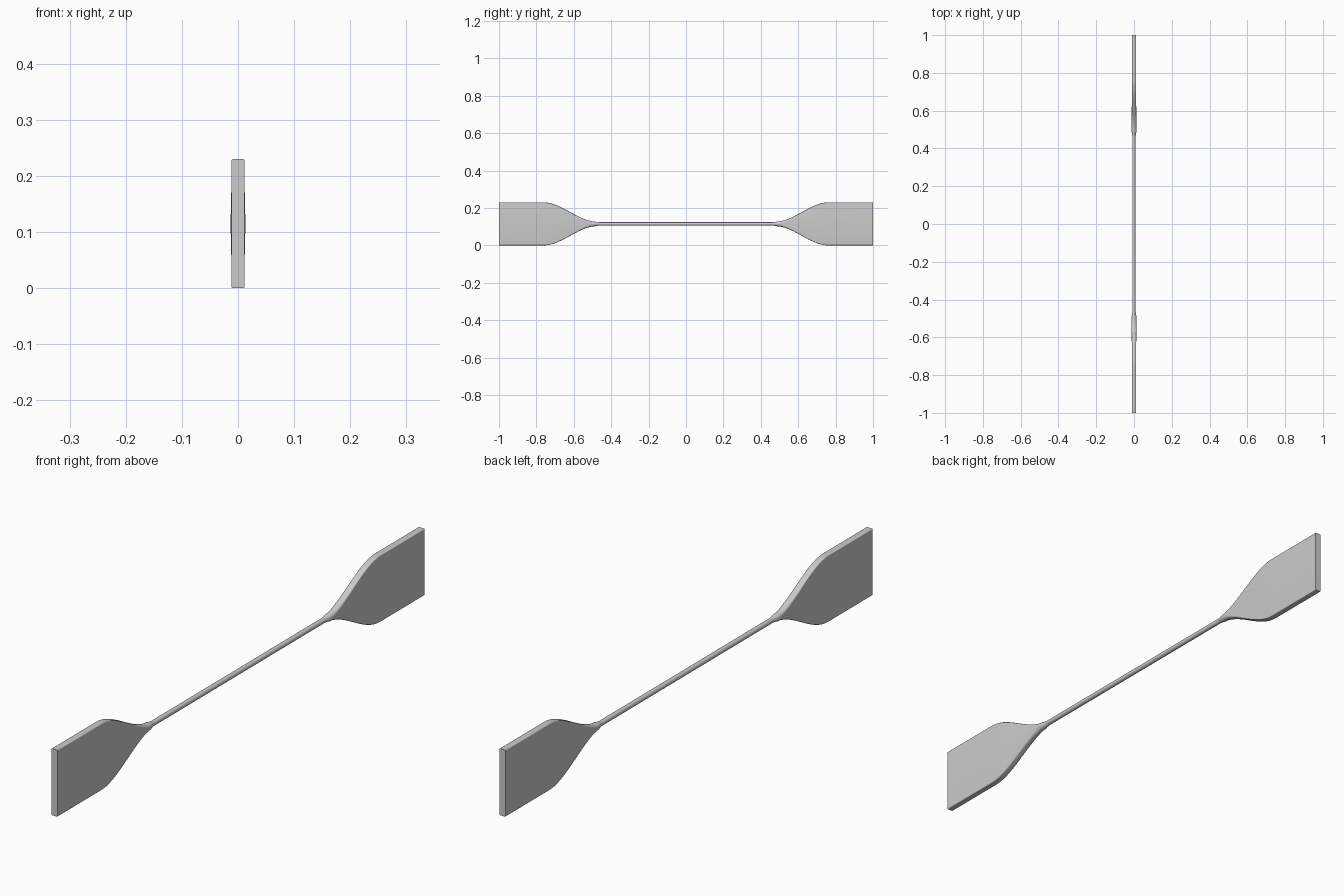
import bpy, bmesh, math

if "Cube" in bpy.data.objects:
    bpy.data.objects.remove(bpy.data.objects["Cube"])

ZC = 0.115        # height of the shaft axis
SHAFT_R = 0.009
NECK_R = 0.0135
HALF_T = 0.0118   # half blade thickness
HALF_H = 0.115    # half blade height


def section(hx, hz, r, n=6):
    """Rounded rectangle; a circle when r equals both half sizes."""
    pts = []
    for k, (sx, sz) in enumerate([(1, 1), (-1, 1), (-1, -1), (1, -1)]):
        for i in range(n + 1):
            a = math.pi / 2 * (k + (i + 0.02) / (n + 0.04))
            pts.append((sx * (hx - r) + r * math.cos(a),
                        sz * (hz - r) + r * math.sin(a)))
    return pts


def loft(name, rings):
    bm = bmesh.new()
    loops = [[bm.verts.new((x, y, z + ZC)) for x, z in pts] for y, pts in rings]
    for a, b in zip(loops, loops[1:]):
        for i in range(len(a)):
            j = (i + 1) % len(a)
            bm.faces.new((a[i], a[j], b[j], b[i]))
    bm.faces.new(loops[0])
    bm.faces.new(loops[-1])
    bmesh.ops.recalc_face_normals(bm, faces=bm.faces)
    me = bpy.data.meshes.new(name)
    bm.to_mesh(me)
    bm.free()
    ob = bpy.data.objects.new(name, me)
    bpy.context.collection.objects.link(ob)
    bpy.ops.object.select_all(action='DESELECT')
    ob.select_set(True)
    bpy.context.view_layer.objects.active = ob
    bpy.ops.object.shade_smooth_by_angle(angle=math.radians(35))
    return ob


def blade_rings(side):
    # short flare from the shaft to the neck
    rings = [(side * y, section(r, r, r * 0.999))
             for y, r in [(0.465, SHAFT_R), (0.48, 0.0105), (0.49, NECK_R), (0.5, NECK_R)]]
    # shoulder swelling in an S-curve to the full blade height
    steps = 20
    for i in range(1, steps + 1):
        t = i / steps
        s = t * t * (3 - 2 * t)
        s = 0.75 * s + 0.25 * math.sin(t * math.pi / 2)
        hx = NECK_R + (HALF_T - NECK_R) * min(1, t * 2)
        hz = NECK_R + (HALF_H - NECK_R) * s
        r = 0.003 + (hx - 0.003) * (1 - t) ** 3
        rings.append((side * (0.5 + 0.26 * t), section(hx, hz, r)))
    # straight outer blade
    rings.append((side * 1.0, section(HALF_T, HALF_H, 0.003)))
    return rings


# shaft
circle = section(SHAFT_R, SHAFT_R, SHAFT_R * 0.999)
loft("shaft", [(-0.475, circle), (0.475, circle)])

# two matching blades
loft("blade_front", blade_rings(-1))
loft("blade_back", blade_rings(1))
